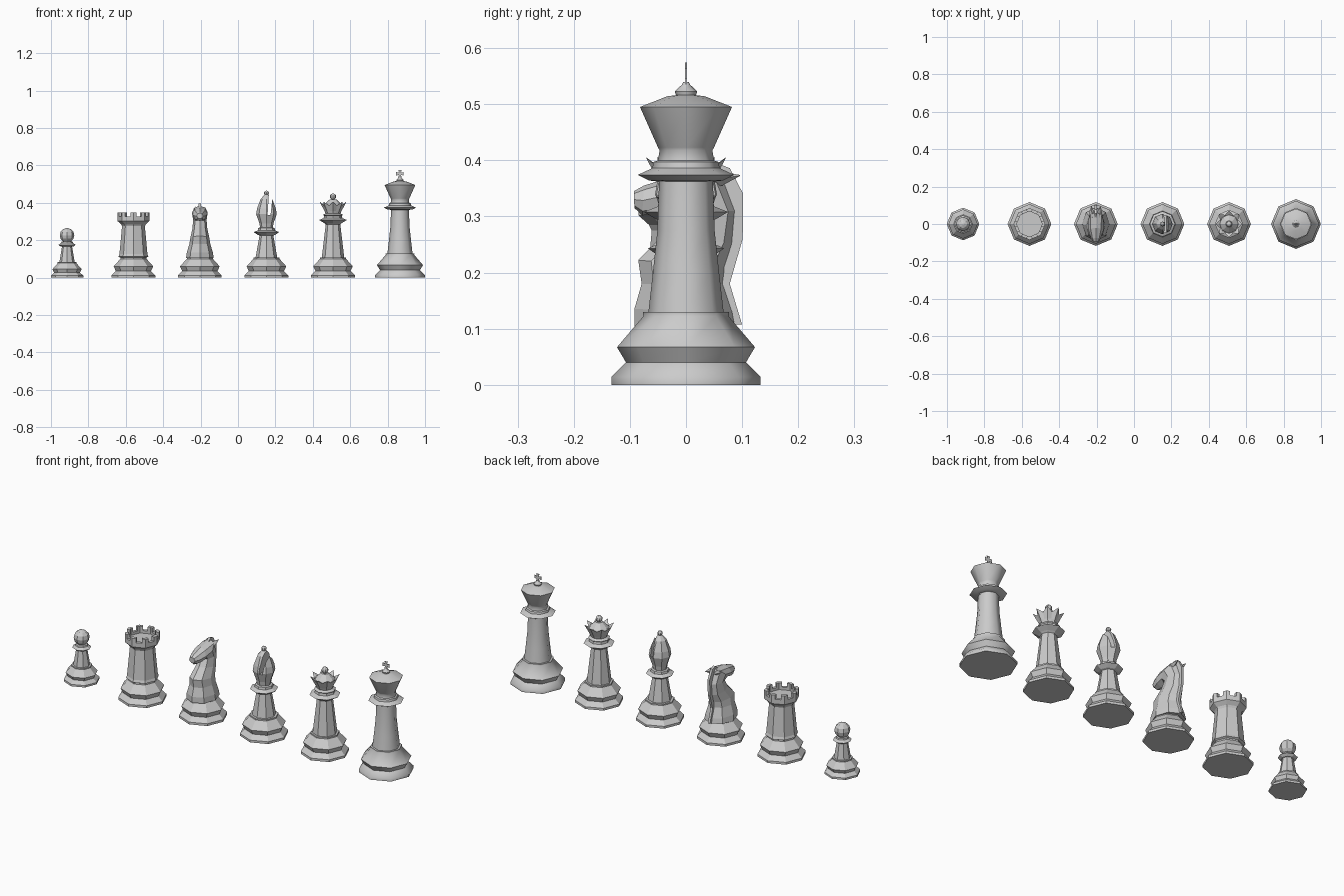
import bpy, bmesh
from math import sin, cos, pi, radians
from mathutils import Vector

if "Cube" in bpy.data.objects:
    bpy.data.objects.remove(bpy.data.objects["Cube"])


def loft(name, rings, x=0, smooth=False):
    """Skin a stack of equal-length point rings and cap both ends."""
    bm = bmesh.new()
    rows = [[bm.verts.new(p) for p in ring] for ring in rings]
    n = len(rows[0])
    for a, b in zip(rows, rows[1:]):
        for i in range(n):
            j = (i + 1) % n
            bm.faces.new((a[i], a[j], b[j], b[i]))
    bm.faces.new(rows[0][::-1])
    bm.faces.new(rows[-1])
    bmesh.ops.recalc_face_normals(bm, faces=bm.faces)
    mesh = bpy.data.meshes.new(name)
    bm.to_mesh(mesh)
    bm.free()
    ob = bpy.data.objects.new(name, mesh)
    ob.location.x = x
    bpy.context.collection.objects.link(ob)
    if smooth:
        bpy.ops.object.select_all(action='DESELECT')
        bpy.context.view_layer.objects.active = ob
        ob.select_set(True)
        bpy.ops.object.shade_smooth_by_angle(angle=radians(50))
    return ob


def circle(r, z, n=8):
    return [(r * cos(2 * pi * i / n), r * sin(2 * pi * i / n), z) for i in range(n)]


def lathe(name, profile, x, n=8, smooth=False):
    return loft(name, [circle(r, z, n) for r, z in profile], x, smooth)


def ball(name, r, z, x):
    angles = [-pi / 2 + 0.12 + k * (pi - 0.24) / 6 for k in range(7)]
    return lathe(name, [(r * cos(a), z + r * sin(a)) for a in angles], x)


def plate(name, pts, axis, thick, x):
    """Extrude an outline in the xz (axis 1) or yz (axis 0) plane."""
    rings = []
    for t in (-thick, thick):
        rings.append([(p, t, z) if axis == 1 else (t, p, z) for p, z in pts])
    return loft(name, rings, x)


# Foot shared by the middle four pieces
FOOT = [(.117, 0), (.117, .012), (.094, .035), (.106, .06), (.07, .1), (.07, .107)]
PAWN, ROOK, KNIGHT, BISHOP, QUEEN, KING = -.914, -.559, -.204, .152, .508, .866

# Pawn
lathe("pawn_body", [(.087, 0), (.087, .01), (.069, .027), (.078, .045), (.05, .077),
                    (.05, .083), (.041, .083), (.027, .165), (.034, .166), (.046, .175),
                    (.032, .185), (.03, .192), (.02, .195)], PAWN)
ball("pawn_head", .039, .226, PAWN)

# Rook: tower with sunken top and eight battlements
lathe("rook_tower", FOOT + [(.08, .112), (.075, .125), (.061, .275), (.066, .285),
                            (.085, .302), (.085, .326), (.068, .326), (.068, .312)], ROOK)
for k in range(8):
    a = k * pi / 4
    rings = []
    for z in (.32, .348):
        ring = []
        for r, sgn in ((.085, -1), (.085, 0), (.085, 1), (.068, 1), (.068, 0), (.068, -1)):
            corner = Vector((r, 0, 0))
            side = Vector((r * cos(pi / 4), sgn * r * sin(pi / 4), 0)) if sgn else corner
            p = corner.lerp(side, .27)
            ring.append((p.x * cos(a) - p.y * sin(a), p.x * sin(a) + p.y * cos(a), z))
        rings.append(ring)
    loft("rook_battlement", rings, ROOK)

# Knight: sections given as front point, back point, half width
lathe("knight_foot", FOOT, KNIGHT)
SECTIONS = [(-.092, .104, .09, .104, .074), (-.092, .135, .085, .13, .07),
            (-.079, .18, .068, .18, .056), (-.085, .222, .072, .21, .05),
            (-.035, .272, .085, .25, .04), (-.012, .305, .09, .31, .036),
            (-.025, .31, .062, .384, .042), (-.05, .303, -.02, .372, .04),
            (-.078, .302, -.075, .355, .026), (-.092, .315, -.093, .345, .017)]
rings = []
for yf, zf, yb, zb, w in SECTIONS:
    f, b = Vector((0, yf, zf)), Vector((0, yb, zb))
    rings.append([(f + b) / 2 + (f - b) / 2 * cos(i * pi / 4)
                  + Vector((w * sin(i * pi / 4), 0, 0)) for i in range(8)])
loft("knight_horse", rings, KNIGHT)
plate("knight_mane", [(.03, .375), (.055, .395), (.078, .386), (.102, .34), (.101, .26),
                      (.078, .18), (.1, .107), (.08, .107), (.06, .18), (.075, .25),
                      (.075, .32)], 0, .006, KNIGHT)
for s in (-1, 1):
    # Ears sweeping backwards
    base, tip = Vector((s * .02, .035, .362)), Vector((s * .024, .096, .373))
    rings = [[c + Vector((r * cos(i * pi / 2), 0, r * sin(i * pi / 2))) for i in range(4)]
             for c, r in ((base, .013), (base.lerp(tip, .5), .012), (tip, .001))]
    loft("knight_ear", rings, KNIGHT)

# Bishop: slotted mitre with a finial
lathe("bishop_body", FOOT + [(.058, .107), (.037, .225), (.046, .228), (.068, .243),
                             (.046, .253), (.044, .265), (.033, .268)], BISHOP)
mitre = lathe("bishop_mitre", [(.033, .262), (.038, .29), (.055, .34), (.05, .37),
                               (.031, .42), (.01, .443)], BISHOP)
slot = plate("slot_cutter", [(.006, .335), (.022, .335), (.036, .46), (.014, .46)],
             1, .1, BISHOP)
slot.hide_render = True
slot.hide_viewport = True
cut = mitre.modifiers.new("slot", 'BOOLEAN')
cut.operation = 'DIFFERENCE'
cut.object = slot
cut.solver = 'EXACT'
ball("bishop_finial", .013, .452, BISHOP)

# Queen: collars, zigzag crown and a ball
lathe("queen_body", FOOT + [(.06, .107), (.039, .285), (.048, .292), (.075, .308),
                            (.05, .318), (.048, .33), (.054, .335), (.04, .343)], QUEEN)


def zigzag(r1, z1, r2, z2):
    pts = circle(1, 0, 16)
    return [(x * (r2 if i % 2 else r1), y * (r2 if i % 2 else r1), z2 if i % 2 else z1)
            for i, (x, y, _) in enumerate(pts)]


loft("queen_crown", [zigzag(.037, .335, .035, .335), zigzag(.045, .355, .042, .355),
                     zigzag(.072, .406, .053, .386), zigzag(.05, .39, .047, .384),
                     zigzag(.046, .392, .043, .392), zigzag(.018, .418, .017, .418)], QUEEN)
ball("queen_ball", .017, .433, QUEEN)

# King: smooth turned body with a flat cross
lathe("king_body", [(.133, 0), (.133, .014), (.107, .04), (.123, .067), (.076, .122),
                    (.077, .13), (.067, .13), (.059, .2), (.051, .275), (.048, .362),
                    (.066, .364), (.086, .374), (.06, .386), (.058, .397), (.05, .4),
                    (.047, .418), (.05, .423), (.082, .495), (.034, .514), (.018, .516),
                    (.02, .523), (.007, .535), (.005, .54)], KING, smooth=True)
plate("king_cross", [(-.01, .535), (.01, .535), (.005, .549), (.02, .546), (.02, .564),
                     (.005, .561), (.009, .574), (-.009, .574), (-.005, .561),
                     (-.02, .564), (-.02, .546), (-.005, .549)], 1, .0015, KING)
